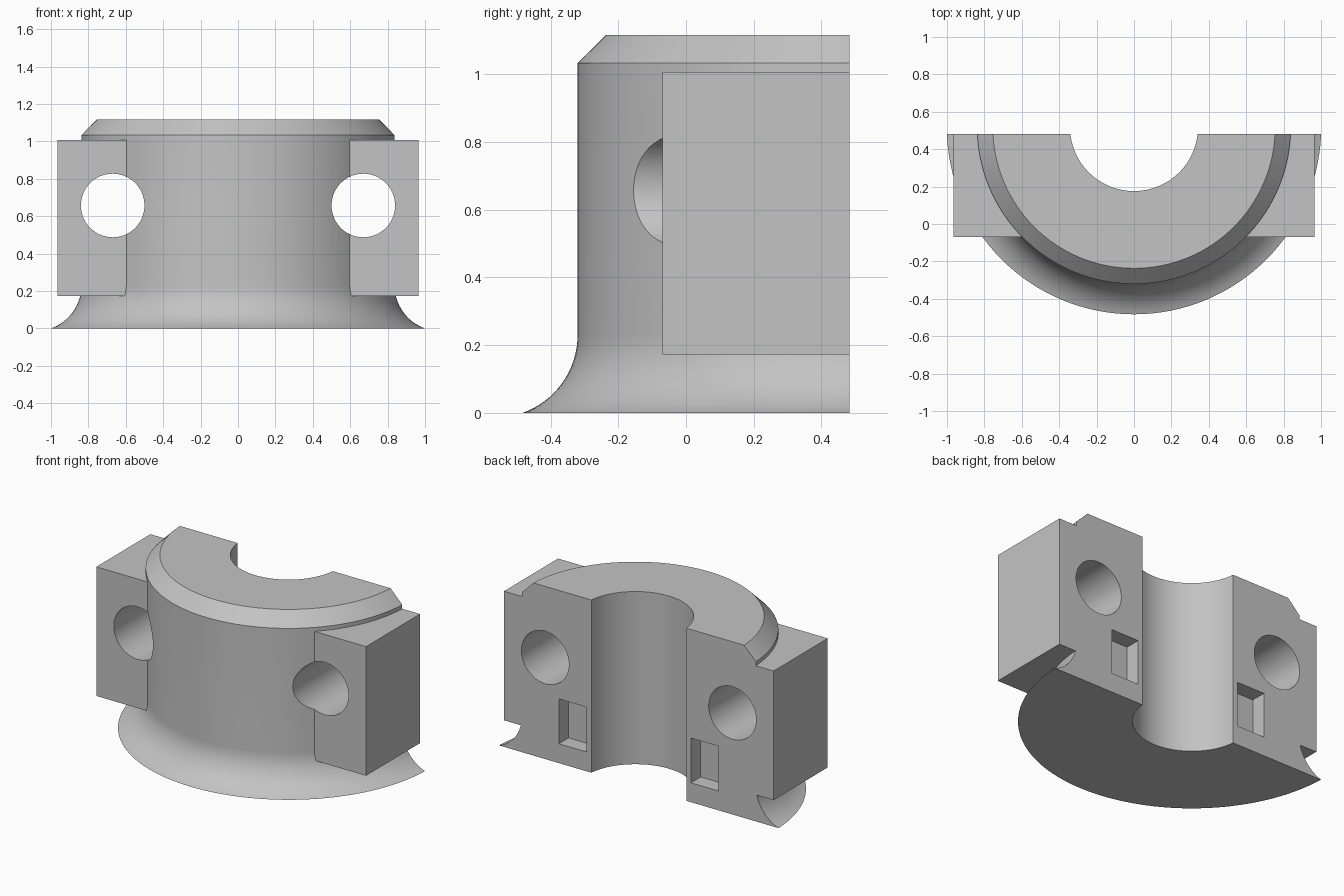
import bpy, bmesh, math
from mathutils import Matrix, Vector

if "Cube" in bpy.data.objects:
    bpy.data.objects.remove(bpy.data.objects["Cube"])

AXIS_Y = 0.518      # revolve axis lies just behind the split face
SPLIT_Y = 0.4825    # flat split face

grey = bpy.data.materials.new("plain grey")
grey.diffuse_color = (0.55, 0.55, 0.55, 1)
grey.use_nodes = True
grey.node_tree.nodes["Principled BSDF"].inputs["Base Color"].default_value = grey.diffuse_color


def make_object(name, bm):
    bmesh.ops.recalc_face_normals(bm, faces=bm.faces)
    mesh = bpy.data.meshes.new(name)
    bm.to_mesh(mesh)
    bm.free()
    mesh.materials.append(grey)
    obj = bpy.data.objects.new(name, mesh)
    bpy.context.collection.objects.link(obj)
    return obj


def box(name, x, y, z):
    bm = bmesh.new()
    size = [b - a for a, b in (x, y, z)]
    mid = [(a + b) / 2 for a, b in (x, y, z)]
    bmesh.ops.create_cube(bm, size=1, matrix=Matrix.Translation(mid) @ Matrix.Diagonal((*size, 1)))
    return make_object(name, bm)


def bolt_hole(name, x, z, r):
    bm = bmesh.new()
    m = Matrix.Translation((x, 0.1, z)) @ Matrix.Rotation(math.pi / 2, 4, 'X')
    bmesh.ops.create_cone(bm, cap_ends=True, segments=64, radius1=r, radius2=r, depth=2.4, matrix=m)
    return make_object(name, bm)


def combine(target, tool, operation):
    mod = target.modifiers.new(tool.name, 'BOOLEAN')
    mod.operation = operation
    mod.solver = 'EXACT'
    mod.object = tool
    tool.hide_render = True
    return tool


# Collar: bore, concave foot flare, straight wall, top chamfer
profile = [(0.342, 0.0)]
fr, wall, top = 0.244, 0.8383, 0.23
start = math.asin(top / fr)
for i in range(17):
    a = start * (1 - i / 16)
    profile.append((wall + fr - fr * math.cos(a), top - fr * math.sin(a)))
profile += [(wall, 1.033), (0.755, 1.117), (0.342, 1.117)]

steps = 128
bm = bmesh.new()
rings = []
for s in range(steps):
    a = 2 * math.pi * s / steps
    rings.append([bm.verts.new((r * math.cos(a), AXIS_Y + r * math.sin(a), z)) for r, z in profile])
n = len(profile)
for s in range(steps):
    p, q = rings[s], rings[(s + 1) % steps]
    for i in range(n):
        j = (i + 1) % n
        bm.faces.new((p[i], q[i], q[j], p[j]))
collar = make_object("split_collar", bm)

# Bolt lugs on both sides
tools = []
for side in (-1, 1):
    xs = sorted((side * 0.45, side * 0.965))
    tools.append(combine(collar, box(f"lug_{side}", xs, (-0.07, 0.8), (0.172, 1.007)), 'UNION'))

# Split plane
tools.append(combine(collar, box("split_cutter", (-2, 2), (SPLIT_Y, 3), (-1, 2)), 'DIFFERENCE'))

# Bolt holes and shallow rectangular pockets in the split face
for side in (-1, 1):
    tools.append(combine(collar, bolt_hole(f"hole_{side}", side * 0.67, 0.657, 0.17), 'DIFFERENCE'))
    xs = sorted((side * 0.373, side * 0.572))
    tools.append(combine(collar, box(f"pocket_{side}", xs, (SPLIT_Y - 0.1, 0.7), (0.125, 0.415)), 'DIFFERENCE'))

# Bake the cuts and drop the helpers
bpy.context.view_layer.update()
deps = bpy.context.evaluated_depsgraph_get()
baked = bpy.data.meshes.new_from_object(collar.evaluated_get(deps))
collar.modifiers.clear()
collar.data = baked
baked.materials.clear()
baked.materials.append(grey)
for t in tools:
    bpy.data.objects.remove(t)

bpy.ops.object.select_all(action='DESELECT')
collar.select_set(True)
bpy.context.view_layer.objects.active = collar
bpy.ops.object.shade_smooth_by_angle(angle=math.radians(20))
